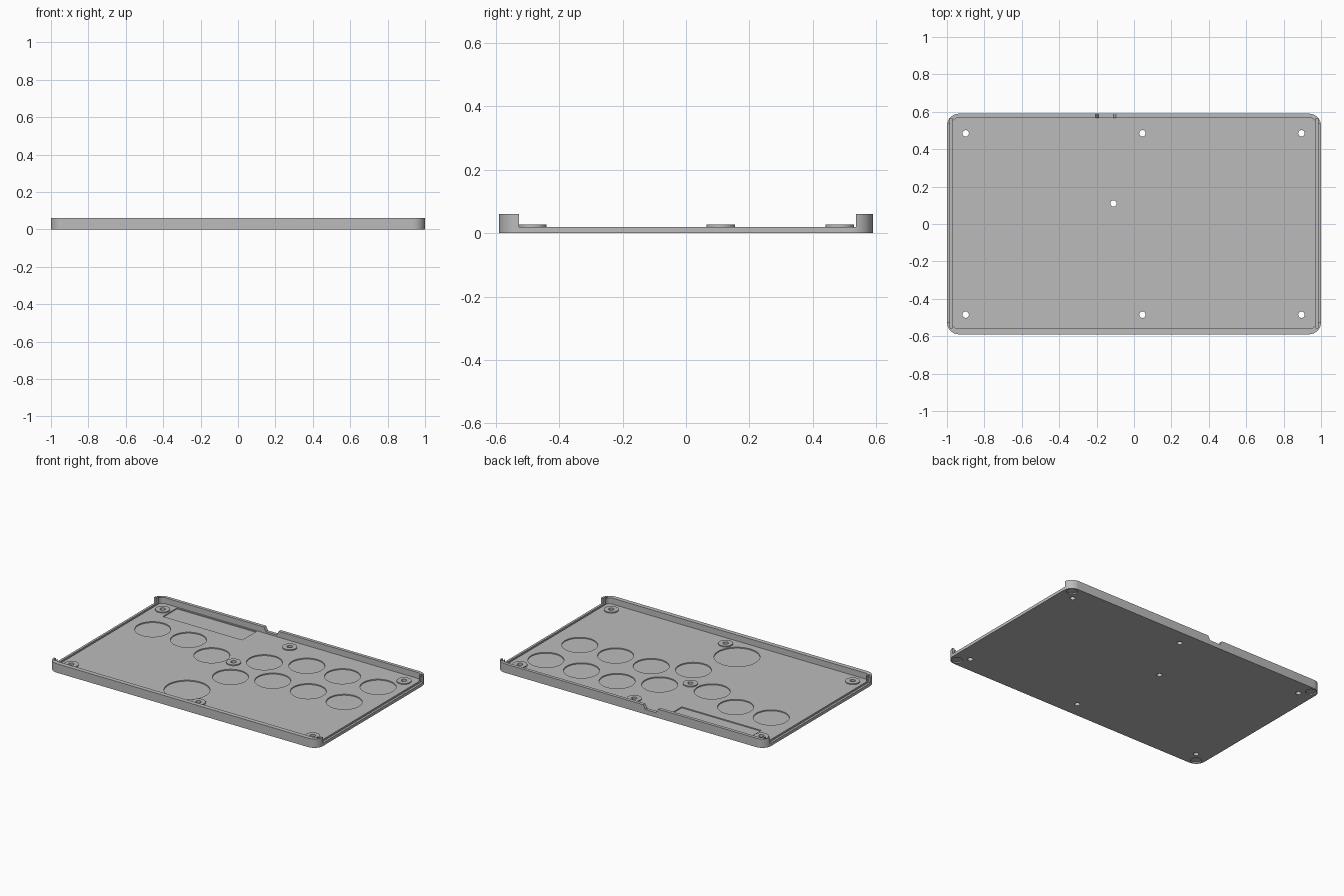
import bpy, bmesh, math

if "Cube" in bpy.data.objects:
    bpy.data.objects.remove(bpy.data.objects["Cube"])

grey = bpy.data.materials.new("grey plastic")
grey.diffuse_color = (0.5, 0.5, 0.5, 1)
grey.use_nodes = True
grey.node_tree.nodes["Principled BSDF"].inputs["Base Color"].default_value = grey.diffuse_color


def prism(name, pts, z0, z1):
    """Extrude a flat outline from z0 to z1."""
    bm = bmesh.new()
    face = bm.faces.new([bm.verts.new((x, y, z0)) for x, y in pts])
    top = bmesh.ops.extrude_face_region(bm, geom=[face])["geom"]
    verts = [v for v in top if isinstance(v, bmesh.types.BMVert)]
    bmesh.ops.translate(bm, vec=(0, 0, z1 - z0), verts=verts)
    bmesh.ops.recalc_face_normals(bm, faces=bm.faces)
    mesh = bpy.data.meshes.new(name)
    bm.to_mesh(mesh)
    bm.free()
    mesh.materials.append(grey)
    ob = bpy.data.objects.new(name, mesh)
    bpy.context.collection.objects.link(ob)
    return ob


def circle(x, y, r, n=40):
    return [(x + r * math.cos(2 * math.pi * i / n),
             y + r * math.sin(2 * math.pi * i / n)) for i in range(n)]


def rect(x0, x1, y0, y1):
    return [(x0, y0), (x1, y0), (x1, y1), (x0, y1)]


def rounded(x0, x1, y0, y1, r, n=10):
    pts = []
    corners = [(x1 - r, y1 - r), (x0 + r, y1 - r), (x0 + r, y0 + r), (x1 - r, y0 + r)]
    for k, (cx, cy) in enumerate(corners):
        for i in range(n + 1):
            a = math.pi / 2 * (k + i / n)
            pts.append((cx + r * math.cos(a), cy + r * math.sin(a)))
    return pts


def combine(target, tool, op="DIFFERENCE"):
    """Apply a boolean and remove the tool object."""
    bpy.context.view_layer.objects.active = target
    mod = target.modifiers.new("bool", "BOOLEAN")
    mod.operation, mod.solver, mod.object = op, "EXACT", tool
    bpy.ops.object.modifier_apply(modifier=mod.name)
    bpy.data.objects.remove(tool)


def cut(pts, z0, z1):
    combine(tray, prism("cutter", pts, z0, z1))


FLOOR, TOP = 0.02, 0.06
screws = [(x, y) for x in (-0.9, 0.045, 0.895) for y in (-0.485, 0.485)] + [(-0.11, 0.11)]
buttons = [(-0.79, 0.223), (-0.525, 0.223), (-0.28, 0.122), (0.04, 0.223),
           (0.28, 0.331), (0.545, 0.331), (0.81, 0.331), (-0.008, -0.067),
           (0.234, 0.035), (0.498, 0.035), (0.765, 0.035)]

# Tray with rounded corners and a shallow cavity
tray = prism("tray", rounded(-1, 1, -0.59, 0.59, 0.065), 0, TOP)
cut(rounded(-0.97, 0.97, -0.56, 0.568, 0.03), FLOOR, 0.1)

# Open ends with a panel groove, leaving short corner returns
for s in (-1, 1):
    cut(rect(*sorted((s * 0.93, s * 1.1)), -0.527, 0.537), FLOOR, 0.1)
    cut(rect(*sorted((s * 0.97, s * 0.985)), -0.555, 0.565), 0.01, 0.1)

# Button clearance recesses
for x, y in buttons:
    cut(circle(x, y, 0.11), 0.013, 0.03)
cut(circle(-0.118, -0.373, 0.14), 0.013, 0.03)

# Board recess beside the back wall
cut(rect(-0.845, -0.255, 0.41, 0.56), 0.013, 0.03)

# Cable notch in the back wall, with sloped sides
notch = prism("notch", [(-0.19, 0.032), (-0.11, 0.032), (-0.09, 0.07), (-0.21, 0.07)], 0.55, 0.62)
for v in notch.data.vertices:
    v.co.y, v.co.z = v.co.z, v.co.y
notch.data.flip_normals()
combine(tray, notch)

# Screw bosses and through holes
for x, y in screws:
    combine(tray, prism("boss", circle(x, y, 0.045), 0.012, 0.027), "UNION")
for x, y in screws:
    cut(circle(x, y, 0.017, 20), -0.01, 0.05)

# Round foot pockets under the corners
for x in (-0.95, 0.95):
    for y in (-0.545, 0.545):
        cut(circle(x, y, 0.034, 28), -0.01, 0.008)

bpy.ops.object.select_all(action="DESELECT")
tray.select_set(True)
bpy.context.view_layer.objects.active = tray
bpy.ops.object.shade_smooth_by_angle(angle=math.radians(30))
